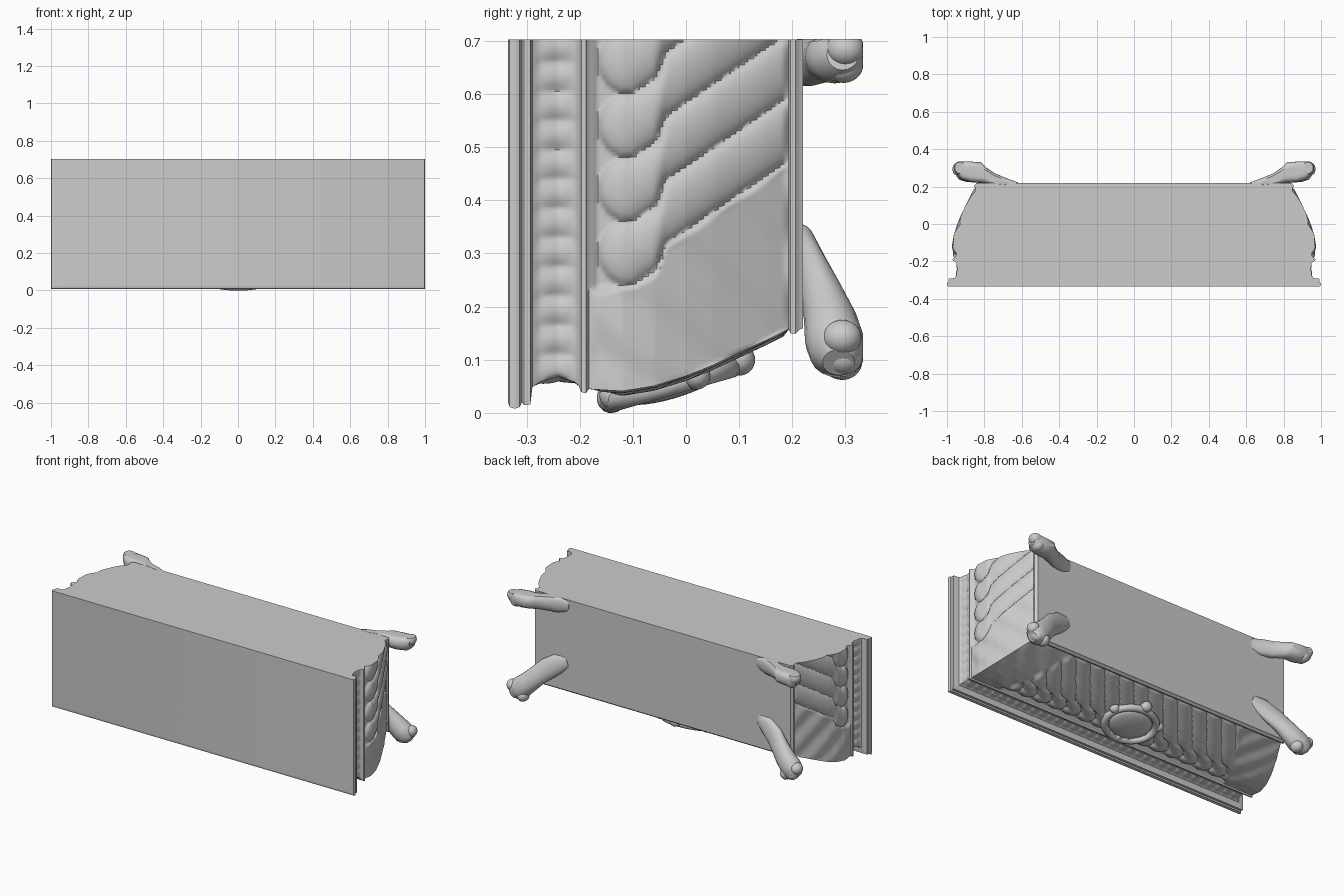
import bpy, bmesh
from math import sin, cos, pi, sqrt
from mathutils import Vector, Matrix

if "Cube" in bpy.data.objects:
    bpy.data.objects.remove(bpy.data.objects["Cube"])

TOP = 0.703          # plane of the flat back panel


def smooth(a, b, v):
    t = min(1, max(0, (v - a) / (b - a)))
    return t * t * (3 - 2 * t)


def finish(name, bm, angle=0.7):
    bmesh.ops.recalc_face_normals(bm, faces=bm.faces[:])
    me = bpy.data.meshes.new(name)
    bm.to_mesh(me)
    bm.free()
    ob = bpy.data.objects.new(name, me)
    bpy.context.collection.objects.link(ob)
    bpy.ops.object.select_all(action='DESELECT')
    ob.select_set(True)
    bpy.context.view_layer.objects.active = ob
    bpy.ops.object.shade_smooth_by_angle(angle=angle)
    return ob


# Wall profile: (y, inset from the widest outline)
PROFILE = [(-.335, .012), (-.332, .003), (-.322, 0), (-.313, .003), (-.309, .012),
           (-.305, .007), (-.293, .008), (-.289, .042), (-.275, .052), (-.24, .062),
           (-.21, .052), (-.202, .044), (-.197, .032), (-.188, .03), (-.183, .038),
           (-.12, .034), (-.06, .044), (0, .063), (.05, .084), (.1, .108), (.15, .132),
           (.193, .154), (.197, .146), (.206, .145), (.213, .153), (.22, .156)]


def rows():
    out = []
    for (y0, d0), (y1, d1) in zip(PROFILE, PROFILE[1:]):
        n = max(1, round((y1 - y0) / .0055))
        out += [(y0 + (y1 - y0) * i / n, d0 + (d1 - d0) * i / n) for i in range(n)]
    return out + [PROFILE[-1]]


def lobe(c, period, y):
    # slanted gadroon with a rounded bulb at the lid end
    v = 2 * ((c / period) % 1) - 1
    r = v * v + (((y + .11) / .055) ** 2 if y < -.11 else 0)
    return sqrt(max(0, 1 - r))


def relief(side, s, y):
    """Outward carving height; s is z on the sides, x on the front."""
    if -.285 < y < -.205:                      # cove frieze of small beads
        e = sin(pi * (y + .285) / .08)
        return .009 * e * abs(sin(pi * s / .055))
    if not -.182 < y < .194:
        return 0
    edge = smooth(-.182, -.165, y) * (1 - smooth(.183, .194, y))
    jog = .035 * (1 - smooth(-.06, -.035, y))
    if side:
        c = s - .68 * max(y, -.1) + jog
        m = smooth(.325, .345, c)
        h = .021 * lobe(c - .344, .12, y) - .013
        q = s
    else:
        c = s - .85 * max(y, -.1) + jog
        m = 1 - smooth(.66, .70, abs(s) + .5 * y)
        h = .024 * lobe(c, .1, y) - .015
        q = .95 - abs(s)
    # broad corner leaf with soft veins
    leaf = .004 * sin(38 * (q + .9 * y)) * smooth(.03, .12, q)
    return edge * (m * h + (1 - m) * leaf)


# Carved chest body with moulded rim
bm = bmesh.new()
NS, NF = 110, 280
loops = []
for y, d in rows():
    zb, hw = .008 + .97 * d, 1 - d
    ring = []
    for i in range(NS):
        z = TOP + (zb - TOP) * i / NS
        ring.append((-hw - relief(True, z, y), y, z))
    for i in range(NF + 1):
        x = hw * (2 * i / NF - 1)
        f = smooth(0, .02, hw - abs(x))
        ring.append((x, y, zb - f * relief(False, x, y)))
    for i in range(NS - 1, -1, -1):
        z = TOP + (zb - TOP) * i / NS
        ring.append((hw + relief(True, z, y), y, z))
    loops.append([bm.verts.new(p) for p in ring])
for a, b in zip(loops, loops[1:]):
    for i in range(len(a)):
        j = (i + 1) % len(a)
        bm.faces.new((a[i], a[j], b[j], b[i]))
bm.faces.new(loops[0])
bm.faces.new(loops[-1])
finish("chest_body", bm, .8)


def blob(bm, loc, size, rot=None):
    m = Matrix.Translation(loc) @ (rot or Matrix()) @ Matrix.Diagonal((*size, 1))
    bmesh.ops.create_uvsphere(bm, u_segments=28, v_segments=16, radius=1, matrix=m)


# Oval cartouche in the middle of the carved face
bm = bmesh.new()
tilt = Matrix.Rotation(.28, 4, 'X')
frame = Matrix.Translation((0, -.03, .052)) @ tilt
blob(bm, frame @ Vector((0, 0, 0)), (.125, .1, .026), tilt)
N, M = 48, 10
tor = [[bm.verts.new(frame @ Vector(((.15 + .02 * cos(b)) * cos(a), (.118 + .02 * cos(b)) * sin(a), .02 * sin(b))))
        for b in (2 * pi * k / M for k in range(M))] for a in (2 * pi * i / N for i in range(N))]
for i in range(N):
    for k in range(M):
        bm.faces.new((tor[i][k], tor[(i + 1) % N][k], tor[(i + 1) % N][(k + 1) % M], tor[i][(k + 1) % M]))
for x, y, z, r in [(0, -.14, .028, .028), (-.055, -.135, .033, .028), (.055, -.135, .033, .028),
                   (-.15, .02, .07, .026), (.15, .02, .07, .026), (0, .1, .1, .03)]:
    blob(bm, (x, y, z), (r * 1.1, r, r))
finish("cartouche", bm)


def paw_foot(name, path, toes, sx):
    """Tapered leg lofted along path of (x, y, z, half width, half height in y)."""
    bm = bmesh.new()
    pts = [Vector(p[:3]) for p in path]
    rings = []
    for i, p in enumerate(path):
        t = pts[min(i + 1, len(pts) - 1)] - pts[max(i - 1, 0)]
        t.y = 0
        w = t.normalized().cross(Vector((0, 1, 0)))
        ring = []
        for k in range(20):
            a = 2 * pi * k / 20
            ring.append(bm.verts.new(pts[i] + w * p[3] * cos(a) + Vector((0, p[4] * sin(a), 0))))
        rings.append(ring)
    for a, b in zip(rings, rings[1:]):
        for k in range(20):
            bm.faces.new((a[k], a[(k + 1) % 20], b[(k + 1) % 20], b[k]))
    bm.faces.new(rings[0])
    bm.faces.new(rings[-1])
    for x, y, z, r in toes:
        blob(bm, (x, y, z), (r, r * 1.1, r))
    for v in bm.verts:                         # flat sole and flat back
        v.co.y = min(v.co.y, .333)
        v.co.z = min(v.co.z, .704)
        v.co.x *= sx
    finish(name, bm)


FRONT = [(.63, .212, .33, .03, .012), (.69, .22, .305, .055, .026), (.75, .235, .265, .06, .034),
         (.80, .256, .22, .056, .042), (.845, .272, .175, .058, .05), (.89, .28, .135, .062, .056),
         (.92, .285, .11, .055, .052), (.94, .287, .095, .03, .03)]
FRONT_TOES = [(.87, .294, .096, .034), (.912, .296, .106, .034), (.938, .294, .142, .033)]
BACK = [(.62, .214, .665, .03, .008), (.68, .222, .665, .05, .022), (.74, .235, .665, .05, .034),
        (.79, .258, .668, .046, .044), (.82, .276, .67, .046, .056), (.87, .28, .67, .05, .056),
        (.92, .288, .672, .048, .05), (.945, .295, .675, .03, .03)]
BACK_TOES = [(.91, .296, .655, .034), (.93, .3, .685, .033)]
for side, sx in (("left", -1), ("right", 1)):
    paw_foot("front_foot_" + side, FRONT, FRONT_TOES, sx)
    paw_foot("back_foot_" + side, BACK, BACK_TOES, sx)
